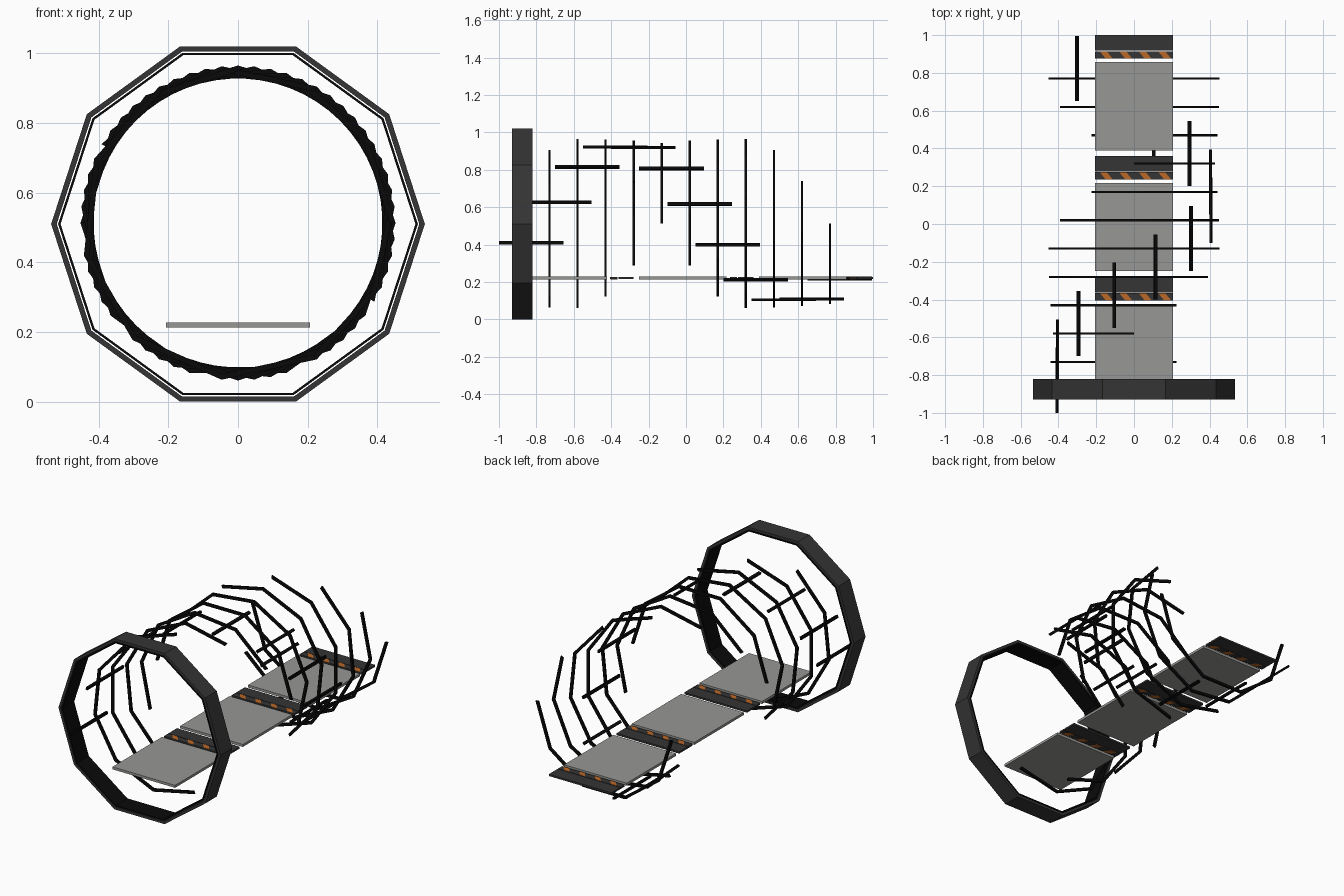
import bpy, bmesh, math
from mathutils import Vector

if "Cube" in bpy.data.objects:
    bpy.data.objects.remove(bpy.data.objects["Cube"])

def mat(name, c):
    m = bpy.data.materials.new(name)
    m.diffuse_color = (*c, 1)
    m.use_nodes = True
    m.node_tree.nodes["Principled BSDF"].inputs["Base Color"].default_value = m.diffuse_color
    return m

BLACK = mat("black", (0.003, 0.003, 0.003))
DARK = mat("dark grey", (0.035, 0.035, 0.035))
GREY = mat("panel grey", (0.31, 0.31, 0.30))
ORANGE = mat("warning orange", (0.50, 0.14, 0.02))

def finish(name, bm, m):
    bmesh.ops.recalc_face_normals(bm, faces=bm.faces)
    me = bpy.data.meshes.new(name)
    bm.to_mesh(me)
    bm.free()
    me.materials.append(m)
    ob = bpy.data.objects.new(name, me)
    bpy.context.collection.objects.link(ob)
    return ob

def prism(name, pts, z0, z1, m):
    """Flat plan outline (x, y) extruded between two heights."""
    bm = bmesh.new()
    f = bm.faces.new([bm.verts.new((x, y, z0)) for x, y in pts])
    g = bmesh.ops.extrude_face_region(bm, geom=[f])
    bmesh.ops.translate(bm, verts=[v for v in g["geom"] if isinstance(v, bmesh.types.BMVert)],
                        vec=(0, 0, z1 - z0))
    return finish(name, bm, m)

def slab(name, x, y0, y1, z0, z1, m):
    return prism(name, [(-x, y0), (x, y0), (x, y1), (-x, y1)], z0, z1, m)

def band(name, angles, ri, ro, y0, y1, zc, m, closed=False):
    """Rectangular section swept through the given angles in the xz plane."""
    bm = bmesh.new()
    rows = []
    for a in angles:
        c, s = math.cos(math.radians(a)), math.sin(math.radians(a))
        rows.append([bm.verts.new((r * c, y, zc + r * s))
                     for r, y in ((ri, y0), (ro, y0), (ro, y1), (ri, y1))])
    n = len(rows)
    for i in range(n if closed else n - 1):
        a, b = rows[i], rows[(i + 1) % n]
        for k in range(4):
            l = (k + 1) % 4
            bm.faces.new((a[k], a[l], b[l], b[k]))
    if not closed:
        bm.faces.new(rows[0])
        bm.faces.new(rows[-1])
    return finish(name, bm, m)

# Ten-sided entrance ring: outer frame and thin inner lining
ring = [36 * i for i in range(10)]
band("ring_frame", ring, 0.520, 0.536, -0.93, -0.82, 0.51, DARK, True)
band("ring_lining", ring, 0.509, 0.516, -0.93, -0.82, 0.51, BLACK, True)

# Walkway: three repeats of grey panel, warning strip and dark joint plate
for k in range(3):
    y = -0.89 + 0.64 * k
    slab(f"walkway_panel_{k+1}", 0.207, y, y + 0.467, 0.213, 0.228, GREY)
    s0, s1 = y + 0.485, y + 0.524
    slab(f"warning_strip_{k+1}", 0.207, s0, s1, 0.215, 0.226, DARK)
    slab(f"joint_plate_{k+1}", 0.207, y + 0.528, y + 0.61, 0.215, 0.226, DARK)
    for i in range(4):
        x = -0.18 + 0.103 * i
        pts = [(x + 0.03, s0 + 0.001), (x + 0.067, s0 + 0.001),
               (x + 0.037, s1 - 0.001), (x, s1 - 0.001)]
        prism(f"stripe_top_{k+1}_{i+1}", pts, 0.2255, 0.2275, ORANGE)
        prism(f"stripe_under_{k+1}_{i+1}", pts, 0.2135, 0.2155, ORANGE)

# Half hoops, each turned 30 degrees from the one before
for j in range(11):
    start = 120 - 30 * j
    y = -0.73 + 0.15 * j
    band(f"half_hoop_{j+1}", [start + 36 * i for i in range(6)],
         0.435, 0.452, y - 0.006, y + 0.006, 0.513, BLACK)

# Lengthwise rods following the same spiral
for i in range(12):
    a = 194.3 - 30 * i
    t = math.degrees(0.0085 / 0.42)
    y = -0.8275 + 0.15 * i
    band(f"spiral_rod_{i+1}", [a - t, a + t], 0.415, 0.427,
         y - 0.1725, y + 0.1725, 0.513, BLACK)
